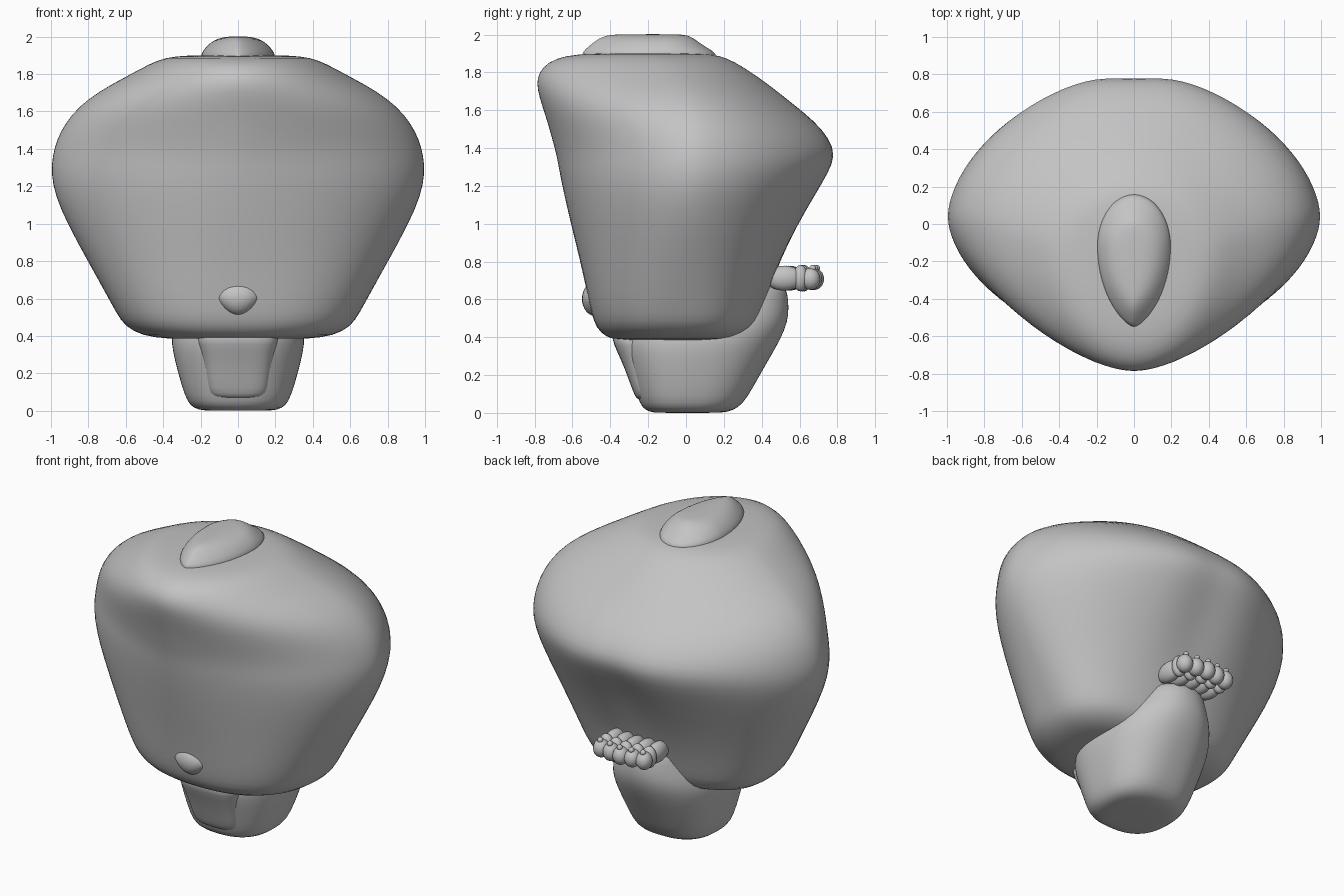
import bpy, bmesh, math
from mathutils import Matrix

grey = bpy.data.materials.new("plain_grey")
grey.diffuse_color = (0.55, 0.55, 0.55, 1)


def finish(name, bm, subdiv=1):
    bmesh.ops.recalc_face_normals(bm, faces=bm.faces)
    me = bpy.data.meshes.new(name)
    bm.to_mesh(me)
    bm.free()
    me.materials.append(grey)
    for p in me.polygons:
        p.use_smooth = True
    ob = bpy.data.objects.new(name, me)
    bpy.context.collection.objects.link(ob)
    if subdiv:
        mod = ob.modifiers.new("smooth", 'SUBSURF')
        mod.levels = mod.render_levels = subdiv
    return ob


def spow(v, e):
    return math.copysign(abs(v) ** e, v)


def loft(name, rings, seg=48, dip=0.0):
    """rings: (z, half width, front y, back y, y of widest point, roundness)"""
    bm = bmesh.new()
    loops = []
    for z, w, f, b, yc, n in rings:
        loop = []
        for i in range(seg):
            a = 2 * math.pi * i / seg
            x = w * spow(math.cos(a), 2 / n)
            s = spow(math.sin(a), 2 / n)
            y = yc + s * ((b - yc) if s > 0 else (yc - f))
            if dip and s > 0 and 0.7 < z < 1.7:
                k = math.sin((z - 0.7) * math.pi) * s
                y += dip * k * (0.6 - math.exp(-(x / 0.17) ** 2))
            loop.append(bm.verts.new((x, y, z)))
        loops.append(loop)
    for lo, hi in zip(loops, loops[1:]):
        for i in range(seg):
            j = (i + 1) % seg
            bm.faces.new((lo[i], lo[j], hi[j], hi[i]))
    bm.faces.new(loops[0][::-1])
    bm.faces.new(loops[-1])
    return finish(name, bm)


# Large rounded head
loft("head", [
    (0.380, 0.20, -0.20, 0.12, 0.00, 2.3),
    (0.385, 0.38, -0.36, 0.22, 0.00, 2.4),
    (0.400, 0.51, -0.425, 0.29, 0.00, 2.4),
    (0.450, 0.605, -0.475, 0.37, 0.00, 2.4),
    (0.520, 0.65, -0.50, 0.40, 0.00, 2.4),
    (0.640, 0.715, -0.525, 0.44, 0.00, 2.3),
    (0.800, 0.805, -0.56, 0.50, 0.01, 2.1),
    (1.000, 0.915, -0.61, 0.60, 0.02, 1.9),
    (1.150, 0.98, -0.645, 0.69, 0.03, 1.8),
    (1.270, 1.003, -0.67, 0.765, 0.04, 1.75),
    (1.360, 0.995, -0.685, 0.805, 0.04, 1.7),
    (1.450, 0.972, -0.71, 0.77, 0.04, 1.7),
    (1.540, 0.925, -0.735, 0.69, 0.03, 1.75),
    (1.630, 0.85, -0.765, 0.575, 0.01, 1.8),
    (1.710, 0.74, -0.788, 0.47, -0.02, 1.8),
    (1.770, 0.63, -0.79, 0.39, -0.06, 1.8),
    (1.830, 0.52, -0.76, 0.30, -0.10, 1.85),
    (1.875, 0.43, -0.69, 0.22, -0.14, 1.9),
    (1.897, 0.34, -0.58, 0.14, -0.17, 2.0),
    (1.902, 0.18, -0.40, 0.00, -0.18, 2.0),
], dip=0.045)

# Tapered body whose back swells up behind the head
loft("body", [
    (0.000, 0.15, -0.15, 0.16, 0.02, 2.4),
    (0.004, 0.21, -0.19, 0.22, 0.02, 2.4),
    (0.025, 0.255, -0.232, 0.275, 0.02, 2.5),
    (0.080, 0.285, -0.255, 0.325, 0.02, 2.5),
    (0.200, 0.32, -0.295, 0.39, 0.03, 2.4),
    (0.310, 0.348, -0.335, 0.455, 0.04, 2.3),
    (0.400, 0.36, -0.36, 0.505, 0.06, 2.2),
    (0.480, 0.33, -0.32, 0.538, 0.10, 2.2),
    (0.560, 0.275, -0.20, 0.545, 0.16, 2.2),
    (0.640, 0.23, 0.00, 0.535, 0.22, 2.2),
    (0.690, 0.20, 0.10, 0.52, 0.26, 2.2),
])

# Raised panel on the chest
loft("chest_panel", [
    (0.065, 0.10, -0.24, -0.10, -0.17, 2.6),
    (0.075, 0.15, -0.262, -0.10, -0.17, 3.0),
    (0.110, 0.168, -0.28, -0.10, -0.18, 3.2),
    (0.220, 0.18, -0.318, -0.10, -0.20, 3.2),
    (0.320, 0.20, -0.362, -0.10, -0.22, 3.2),
    (0.390, 0.225, -0.395, -0.10, -0.24, 3.0),
    (0.440, 0.20, -0.38, -0.10, -0.24, 3.0),
], seg=32)

# Small nose, pinched toward the bottom
bm = bmesh.new()
bmesh.ops.create_uvsphere(bm, u_segments=24, v_segments=16, radius=1)
for v in bm.verts:
    taper = 1 - 0.3 * max(0, -v.co.z)
    v.co = (v.co.x * 0.118 * taper, v.co.y * 0.075 - 0.475, v.co.z * 0.092 + 0.603)
finish("nose", bm, 0)

# Teardrop crest on the crown: nested outlines, pointed at the front
def teardrop(t, w, front, back, yc=-0.12):
    s, c = math.sin(t), math.cos(t)
    if s >= 0:
        return w * c, yc + (back - yc) * s
    return w * spow(c, 1.35), yc + (yc - front) * s


bm = bmesh.new()
loops = []
for z, w, f, b in [(1.84, 0.20, -0.555, 0.17), (1.90, 0.20, -0.555, 0.165),
                   (1.925, 0.188, -0.53, 0.12), (1.955, 0.163, -0.495, 0.075),
                   (1.98, 0.13, -0.46, 0.04), (1.995, 0.09, -0.42, 0.01),
                   (2.002, 0.04, -0.37, -0.03)]:
    loops.append([bm.verts.new((*teardrop(2 * math.pi * i / 40, w, f, b), z))
                  for i in range(40)])
for lo, hi in zip(loops, loops[1:]):
    for i in range(40):
        j = (i + 1) % 40
        bm.faces.new((lo[i], lo[j], hi[j], hi[i]))
bm.faces.new(loops[-1])
bm.faces.new(loops[0][::-1])
finish("crest", bm)

# Row of knobbly tufts at the back: a stub, a collar and a round tip each
bm = bmesh.new()
for i in range(5):
    x = (i - 2) * 0.078
    back = -0.02 * abs(i - 2) / 2
    for y, rx, ry, rz, z in [(0.54, 0.048, 0.10, 0.066, 0.712),
                             (0.625, 0.047, 0.04, 0.070, 0.712),
                             (0.678, 0.050, 0.052, 0.058, 0.708),
                             (0.69, 0.018, 0.018, 0.018, 0.765)]:
        m = (Matrix.Translation((x, y + back, z))
             @ Matrix.Diagonal((rx, ry, rz, 1)))
        bmesh.ops.create_uvsphere(bm, u_segments=16, v_segments=10, radius=1, matrix=m)
finish("back_tufts", bm, 0)
